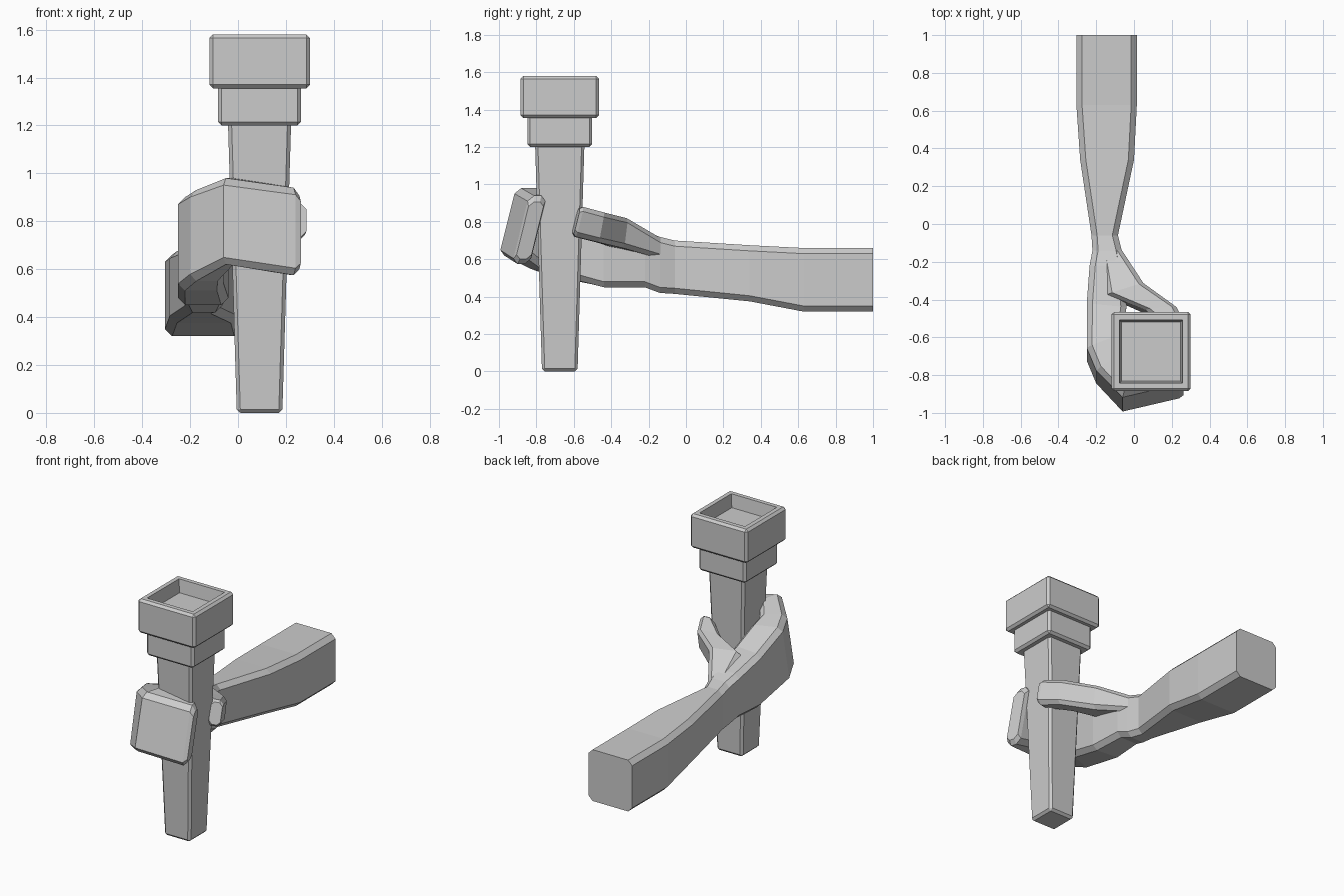
import bpy, bmesh
from mathutils import Vector

if "Cube" in bpy.data.objects:
    bpy.data.objects.remove(bpy.data.objects["Cube"])

CX, CY = 0.09, -0.675  # torch axis


def finish(bm, name):
    bmesh.ops.recalc_face_normals(bm, faces=bm.faces[:])
    me = bpy.data.meshes.new(name)
    bm.to_mesh(me)
    bm.free()
    ob = bpy.data.objects.new(name, me)
    bpy.context.collection.objects.link(ob)
    return ob


def torch_block(name, z0, z1, h0, h1, bevel, recess=False):
    """Square tapered block with chamfered edges, optionally hollowed on top."""
    bm = bmesh.new()
    bmesh.ops.create_cube(bm, size=2)
    for v in bm.verts:
        top = v.co.z > 0
        h = h1 if top else h0
        v.co = (CX + v.co.x * h, CY + v.co.y * h, z1 if top else z0)
    bmesh.ops.bevel(bm, geom=bm.edges[:], offset=bevel, segments=1,
                    affect='EDGES', profile=0.5)
    if recess:
        face = max(bm.faces, key=lambda f: f.calc_center_median().z)
        bmesh.ops.inset_region(bm, faces=[face], thickness=0.04)
        bmesh.ops.inset_region(bm, faces=[face], thickness=0.016, depth=0)
        for v in face.verts:
            v.co.z -= 0.085
    return finish(bm, name)


def limb(name, stations, chamfer, tip):
    """Loft of chamfered four-sided sections.
    Station: side A x, y, side B x, y, low z, high z, y lean of the top."""
    bm = bmesh.new()
    rings = []
    for ax, ay, bx, by, lo, hi, lean in stations:
        quad = [Vector((ax, ay - lean, lo)), Vector((bx, by - lean, lo)),
                Vector((bx, by + lean, hi)), Vector((ax, ay + lean, hi))]
        ring = []
        for i, p in enumerate(quad):
            for q in (quad[i - 1], quad[(i + 1) % 4]):
                d = q - p
                ring.append(p + d.normalized() * min(chamfer, d.length * 0.3))
        rings.append(ring)
    # chamfered end cap
    mid = [sum(r, Vector()) / 8 for r in rings[-2:]]
    step = (mid[1] - mid[0]).normalized() * tip
    rings.append([mid[1] + (p - mid[1]) * 0.84 + step for p in rings[-1]])
    rings = [[bm.verts.new(p) for p in r] for r in rings]
    for r, s in zip(rings, rings[1:]):
        for i in range(8):
            j = (i + 1) % 8
            bm.faces.new((r[i], r[j], s[j], s[i]))
    bm.faces.new(rings[0])
    bm.faces.new(rings[-1])
    return finish(bm, name)


# torch
torch_block("torch_shaft", 0.0, 1.22, 0.095, 0.132, 0.015)
torch_block("torch_collar", 1.2, 1.37, 0.173, 0.173, 0.015)
torch_block("torch_head", 1.355, 1.58, 0.21, 0.21, 0.015, recess=True)

# forearm, palm and wrapped fingers
limb("arm_and_fingers", [
    (-0.305, 1.00, 0.015, 1.00, 0.32, 0.66, 0),
    (-0.305, 0.63, 0.015, 0.63, 0.32, 0.66, 0),
    (-0.285, 0.34, 0.000, 0.34, 0.375, 0.675, 0),
    (-0.225, -0.06, -0.085, -0.06, 0.415, 0.70, 0),
    (-0.220, -0.14, -0.065, -0.14, 0.42, 0.72, 0),
    (-0.235, -0.22, -0.050, -0.22, 0.45, 0.75, 0),
    (-0.250, -0.42, -0.040, -0.44, 0.45, 0.81, 0),
    (-0.250, -0.69, -0.060, -0.62, 0.51, 0.90, 0.04),
    (-0.200, -0.81, -0.060, -0.72, 0.55, 0.93, 0.04),
    (-0.060, -0.955, -0.010, -0.80, 0.62, 0.98, 0.045),
    (0.240, -0.885, 0.215, -0.79, 0.575, 0.94, 0.045),
], 0.03, 0.025)

# thumb and its web
limb("thumb", [
    (-0.18, -0.13, -0.07, -0.13, 0.60, 0.71, 0),
    (-0.14, -0.38, 0.05, -0.32, 0.66, 0.82, 0.01),
    (0.06, -0.465, 0.225, -0.45, 0.69, 0.85, 0.015),
    (0.19, -0.58, 0.28, -0.565, 0.72, 0.88, 0.02),
], 0.025, 0.02)
